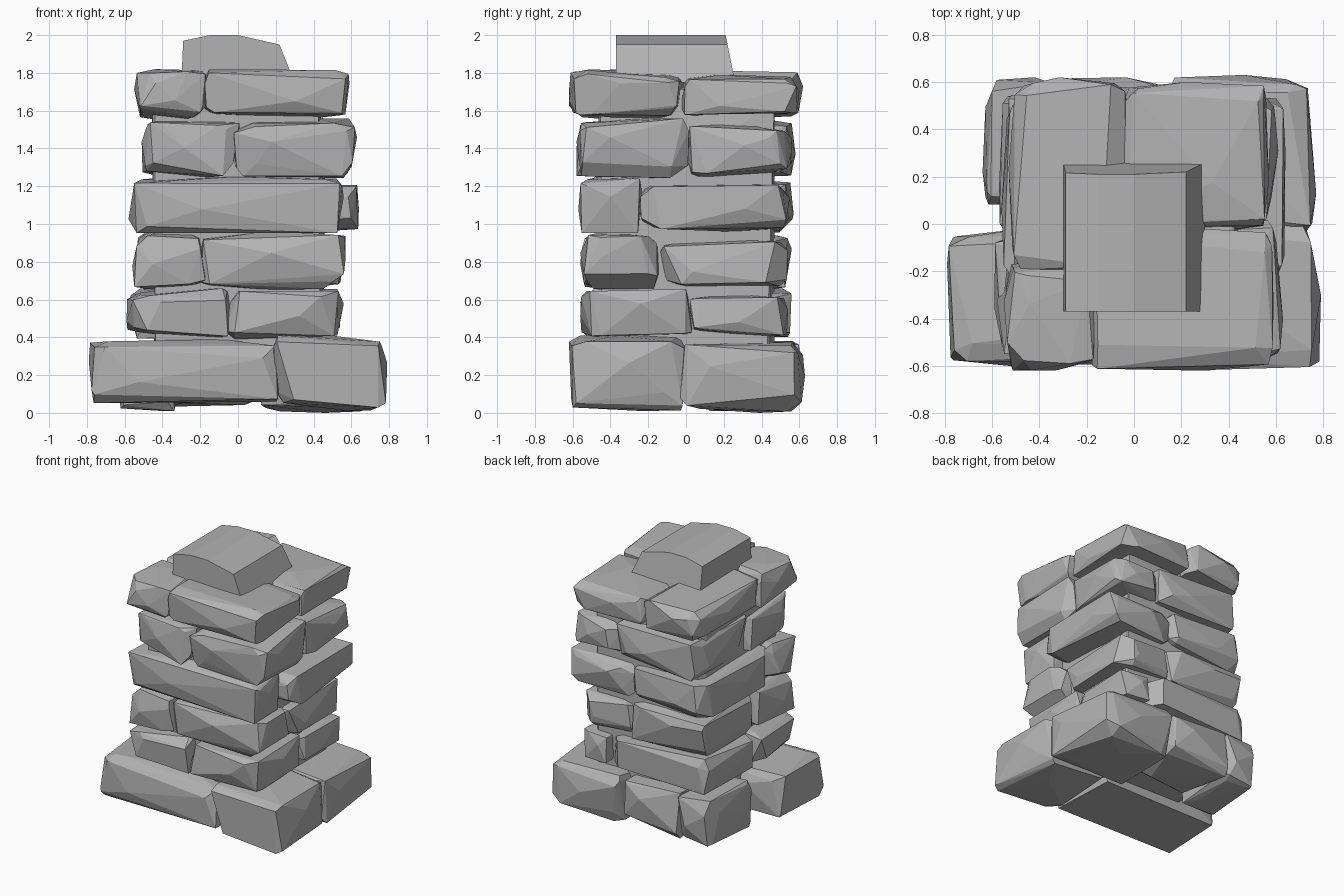
import bpy, bmesh, random
from mathutils import Vector

cube = bpy.data.objects.get("Cube")
if cube:
    bpy.data.objects.remove(cube, do_unlink=True)

grey = bpy.data.materials.new("stone grey")
grey.use_nodes = True
shade = 0.45
colour = (shade, shade, shade, 1)
grey.diffuse_color = colour
grey.node_tree.nodes["Principled BSDF"].inputs["Base Color"].default_value = colour
rng = random.Random(7)


def rock(name, points):
    """Flat-shaded convex rock around the given points."""
    bm = bmesh.new()
    for point in points:
        bm.verts.new(point)
    result = bmesh.ops.convex_hull(bm, input=bm.verts[:])
    spare = {item for item in result["geom_interior"] + result["geom_unused"]
             if isinstance(item, bmesh.types.BMVert)}
    bmesh.ops.delete(bm, geom=list(spare), context="VERTS")
    bmesh.ops.dissolve_limit(bm, angle_limit=0.08, verts=bm.verts[:], edges=bm.edges[:])
    bmesh.ops.recalc_face_normals(bm, faces=bm.faces[:])
    mesh = bpy.data.meshes.new(name)
    bm.to_mesh(mesh)
    bm.free()
    mesh.materials.append(grey)
    bpy.context.collection.objects.link(bpy.data.objects.new(name, mesh))


def stone(name, x_range, y_range, z_range, chip=0.13, dent=0.045):
    """Rough block filling the given ranges, with chipped corners and bulging faces."""
    low, high = (Vector(ends) for ends in zip(x_range, y_range, z_range))
    middle, half = (low + high) / 2, (high - low) / 2
    reach = [min(chip, size * 0.6) for size in half]
    points = []
    # Three points near every corner, one on each of the meeting faces
    for corner in range(8):
        signs = [1 if corner >> bit & 1 else -1 for bit in range(3)]
        for axis in range(3):
            point = Vector()
            for k, sign in enumerate(signs):
                inset = rng.uniform(0, dent) if k == axis else reach[k] * rng.uniform(0.15, 1)
                point[k] = middle[k] + sign * (half[k] - inset)
            points.append(point)
    # One off-centre peak on every face
    for axis in range(3):
        for sign in (-1, 1):
            point = Vector([middle[k] + half[k] * rng.uniform(-0.5, 0.5) for k in range(3)])
            point[axis] = middle[axis] + sign * half[axis]
            points.append(point)
    rock(name, points)


def course(name, bottom, top, right, left, depth,
           front_joint, back_joint, left_joint, right_joint):
    """Ring of corner stones; the joints say where neighbouring stones meet."""
    lap = 0.02
    heights = (bottom - lap / 2, top + lap / 2)
    stone(name + "_front_right_stone", (right, front_joint + lap),
          (-depth, right_joint + lap), heights)
    # A long front stone that reaches the corner needs no neighbour
    if left - front_joint > 0.15:
        stone(name + "_front_left_stone", (front_joint - lap, left),
              (-depth, left_joint + lap), heights)
    stone(name + "_back_left_stone", (back_joint - lap, left - lap),
          (left_joint, depth - lap), (bottom, top - lap))
    stone(name + "_back_right_stone", (right + lap, back_joint + lap),
          (right_joint - lap, depth), heights)


# Wide base of big separate boulders
stone("base_front_right_stone", (-.79, .23), (-.6, -.02), (.05, .39))
stone("base_front_left_stone", (.18, .79), (-.62, 0), (.01, .41))
stone("base_back_left_stone", (.12, .77), (-.04, .63), (0, .38))
stone("base_back_middle_stone", (-.38, .15), (.1, .62), (.03, .38))
stone("base_back_right_stone", (-.64, -.32), (.08, .62), (.01, .38))

# Courses of the column, from low to high
course("second_course", bottom=.4, top=.65, right=-.59, left=.56, depth=.56,
       front_joint=-.05, back_joint=.3, left_joint=.02, right_joint=-.05)
course("third_course", bottom=.66, top=.95, right=-.56, left=.57, depth=.56,
       front_joint=-.19, back_joint=.1, left_joint=-.15, right_joint=-.1)
course("fourth_course", bottom=.96, top=1.24, right=-.58, left=.66, depth=.57,
       front_joint=.54, back_joint=.1, left_joint=-.25, right_joint=-.25)
course("fifth_course", bottom=1.25, top=1.55, right=-.51, left=.63, depth=.58,
       front_joint=-.01, back_joint=.2, left_joint=0, right_joint=-.05)
course("sixth_course", bottom=1.56, top=1.81, right=-.55, left=.59, depth=.62,
       front_joint=-.18, back_joint=-.04, left_joint=-.03, right_joint=-.18)

# Rubble filling the middle and the narrow joints
stone("inner_fill", (-.46, .46), (-.47, .47), (.1, 1.74), chip=0.08)

# Cap stone: gabled outline drawn front to back, with a sloping back end
foot, crest = 1.75, 2
outline = [(-.3, foot), (-.29, 1.97), (-.15, crest), (0, crest), (.22, 1.95), (.3, foot)]
cap_points = []
for x, z in outline:
    cap_points.append((x, -.37, z))
    cap_points.append((x, .26 - (z - foot) / 5, z))
rock("cap_stone", cap_points)
